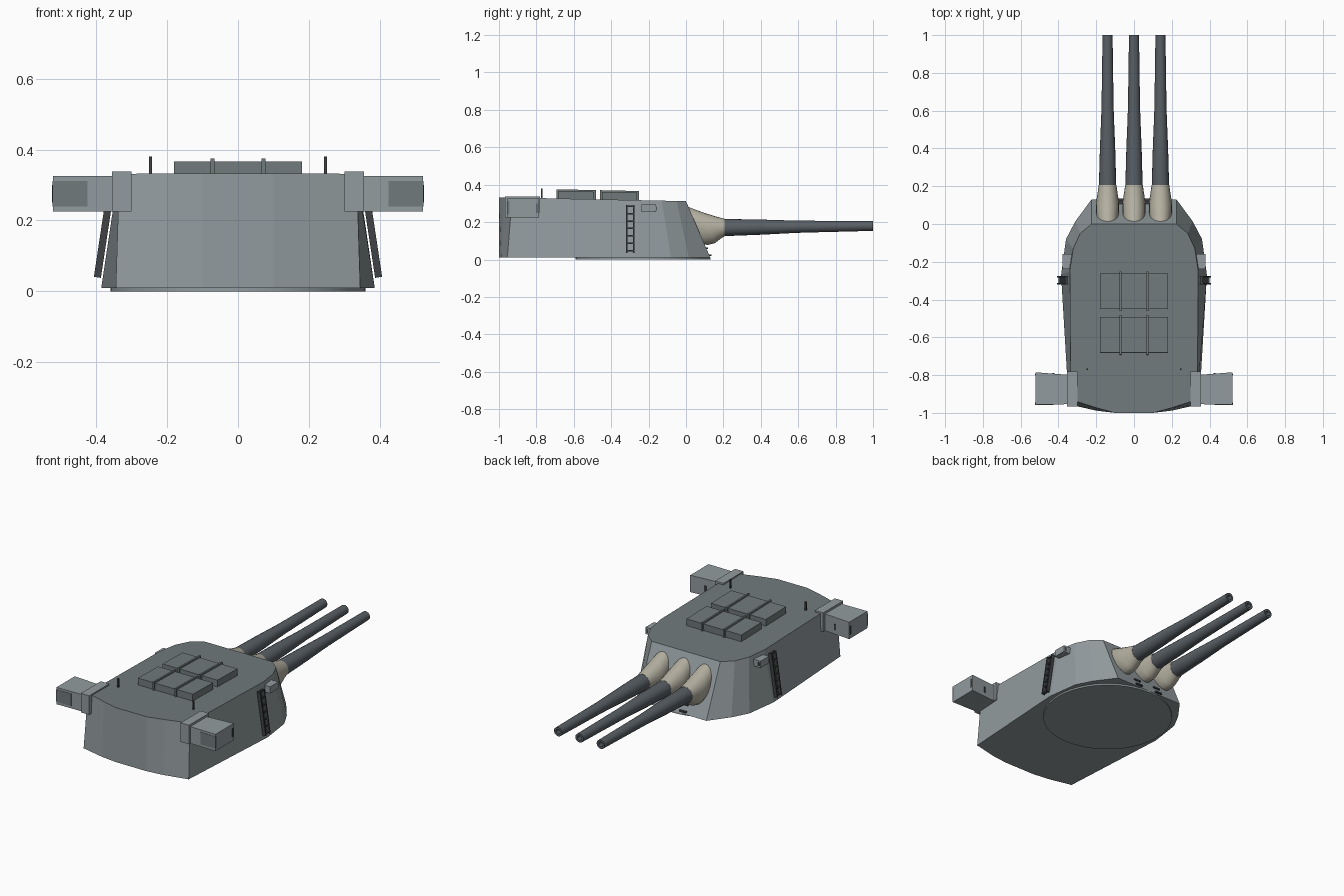
import bpy, bmesh, math
from mathutils import Vector, Matrix

if "Cube" in bpy.data.objects:
    bpy.data.objects.remove(bpy.data.objects["Cube"])


def material(name, c):
    m = bpy.data.materials.new(name)
    m.diffuse_color = (*c, 1)
    m.use_nodes = True
    m.node_tree.nodes["Principled BSDF"].inputs["Base Color"].default_value = m.diffuse_color
    return m


HULL = material("hull_grey", (0.29, 0.33, 0.345))
ROOF = material("roof_grey", (0.165, 0.195, 0.2))
STEEL = material("barrel_steel", (0.1, 0.115, 0.13))
CANVAS = material("canvas", (0.46, 0.44, 0.36))
DARK = material("dark_fittings", (0.05, 0.055, 0.06))


def finish(name, bm, mat, smooth=False):
    bmesh.ops.recalc_face_normals(bm, faces=bm.faces[:])
    me = bpy.data.meshes.new(name)
    bm.to_mesh(me)
    bm.free()
    me.materials.append(mat)
    ob = bpy.data.objects.new(name, me)
    bpy.context.collection.objects.link(ob)
    if smooth:
        me.shade_smooth()
        me.set_sharp_from_angle(angle=math.radians(35))
    return ob


def loft(name, rings, mat, smooth=False):
    bm = bmesh.new()
    rows = [[bm.verts.new(p) for p in r] for r in rings]
    n = len(rows[0])
    for a, b in zip(rows, rows[1:]):
        for i in range(n):
            j = (i + 1) % n
            bm.faces.new((a[i], a[j], b[j], b[i]))
    bm.faces.new(rows[0])
    bm.faces.new(rows[-1])
    return finish(name, bm, mat, smooth)


def box(name, lo, hi, mat, rot=None):
    lo, hi = Vector(lo), Vector(hi)
    bm = bmesh.new()
    bmesh.ops.create_cube(bm, size=1)
    m = Matrix.Translation((lo + hi) / 2)
    if rot:
        m = m @ rot
    bm.transform(m @ Matrix.Diagonal((*[abs(v) for v in hi - lo], 1)))
    return finish(name, bm, mat)


def roof_z(y):
    return 0.312 - 0.021 * y


def mirrored(half):
    return half + [(-x, y) for x, y in reversed(half)]


# armoured gunhouse with sloped face and sides
low = mirrored([(.225, .13), (.31, .015), (.36, -.08), (.386, -.27), (.345, -.955), (.2, -.988), (.1, -1)])
top = mirrored([(.225, 0), (.285, -.05), (.322, -.13), (.34, -.25), (.335, -.93), (.2, -.973), (.1, -1)])
house = loft("gunhouse", [[(x, y, .01) for x, y in low],
                          [(x, y, roof_z(y)) for x, y in top]], HULL)
house.data.materials.append(ROOF)
for f in house.data.polygons:
    if f.normal.z > 0.9:
        f.material_index = 1

# turntable ring underneath
loft("base_disc", [[(.36 * math.cos(a), -.23 + .36 * math.sin(a), z)
                    for a in [2 * math.pi * i / 48 for i in range(48)]]
                   for z in (0, .012)], HULL, True)

# three barrels with hollow muzzles and canvas blast bags
barrel = [(.1, .046), (.2, .046), (.4, .0405), (.56, .034), (.62, .032), (1, .0265), (1, .014), (.94, .014)]
bag = [((-.01, .288), (.09, .082), .056), ((.02, .278), (.115, .078), .061),
       ((.085, .254), (.155, .088), .06), ((.15, .233), (.188, .113), .052),
       ((.206, .218), (.206, .124), .047)]
N = 20
ang = [2 * math.pi * i / N for i in range(N)]
for k, gx in enumerate((-.14, 0, .14)):
    loft(f"gun_barrel_{k + 1}",
         [[(gx + r * math.cos(a), y, .171 + .011 * (y - .2) + r * math.sin(a)) for a in ang]
          for y, r in barrel], STEEL, True)
    rings = []
    for t, b, w in bag:
        ring = []
        for a in ang:
            s = (1 + math.cos(a)) / 2
            ring.append((gx + w * math.sin(a), b[0] + (t[0] - b[0]) * s, b[1] + (t[1] - b[1]) * s))
        rings.append(ring)
    loft(f"blast_bag_{k + 1}", rings, CANVAS, True)

# roof hatch rows with ribs, following the roof slope
tilt = Matrix.Rotation(-.021, 4, 'X')
for r, (y0, y1) in enumerate(((-.45, -.262), (-.682, -.492))):
    z = roof_z((y0 + y1) / 2)
    box(f"roof_panel_{r + 1}", (-.18, y0, z - .01), (.18, y1, z + .04), ROOF, tilt)
    for s in (-1, 1):
        box(f"roof_rib_{r + 1}", (s * .072 - .005, y0 - .01, z - .005),
            (s * .072 + .005, y1 + .01, z + .049), ROOF, tilt)

for s, side in ((-1, "left"), (1, "right")):
    def sbox(name, lo, hi, mat, rot=None):
        return box(f"{name}_{side}", (s * lo[0], *lo[1:]), (s * hi[0], *hi[1:]), mat, rot)

    # rangefinder arm, collar and sight openings
    loft(f"rangefinder_{side}",
         [[(s * x, y0, .225), (s * x, y1, .225), (s * x, y1, .325), (s * x, y0, .325)]
          for x, y0, y1 in ((.3, -.953, -.802), (.522, -.957, -.785))], HULL)
    sbox("rangefinder_collar", (.3, -.967, .225), (.355, -.78, .338), HULL)
    sbox("sight_window", (.425, -.958, .24), (.523, -.945, .312), ROOF)
    sbox("end_slit", (.515, -.80, .25), (.525, -.793, .30), DARK)
    sbox("front_slit", (.42, -.80, .25), (.432, -.788, .285), DARK)

    # short roof mast
    sbox("mast", (.243, -.774, .31), (.251, -.766, .38), DARK)

    # ladder leaning on the side wall
    lean = Matrix.Rotation(-s * .15, 4, 'Y')
    for y in (-.317, -.279):
        sbox("ladder_rail", (.368, y - .004, .038), (.388, y + .004, .292), DARK, lean)
    for i in range(7):
        z = .046 + i * .04
        x = .3965 - .15 * (z - .04)
        sbox("ladder_rung", (x - .008, -.32, z - .004), (x + .003, -.276, z + .004), DARK)

    # side sight box with its window
    sbox("side_sight", (.31, -.238, .254), (.378, -.16, .294), HULL)
    sbox("side_sight_window", (.36, -.165, .263), (.37, -.158, .284), DARK)

    # foot rungs on the front plate
    for y, z in ((.13, .024), (.112, .06)):
        box(f"face_step_{side}", (s * .07 - .022, y - .02, z - .004),
            (s * .07 + .022, y + .006, z + .004), DARK)
